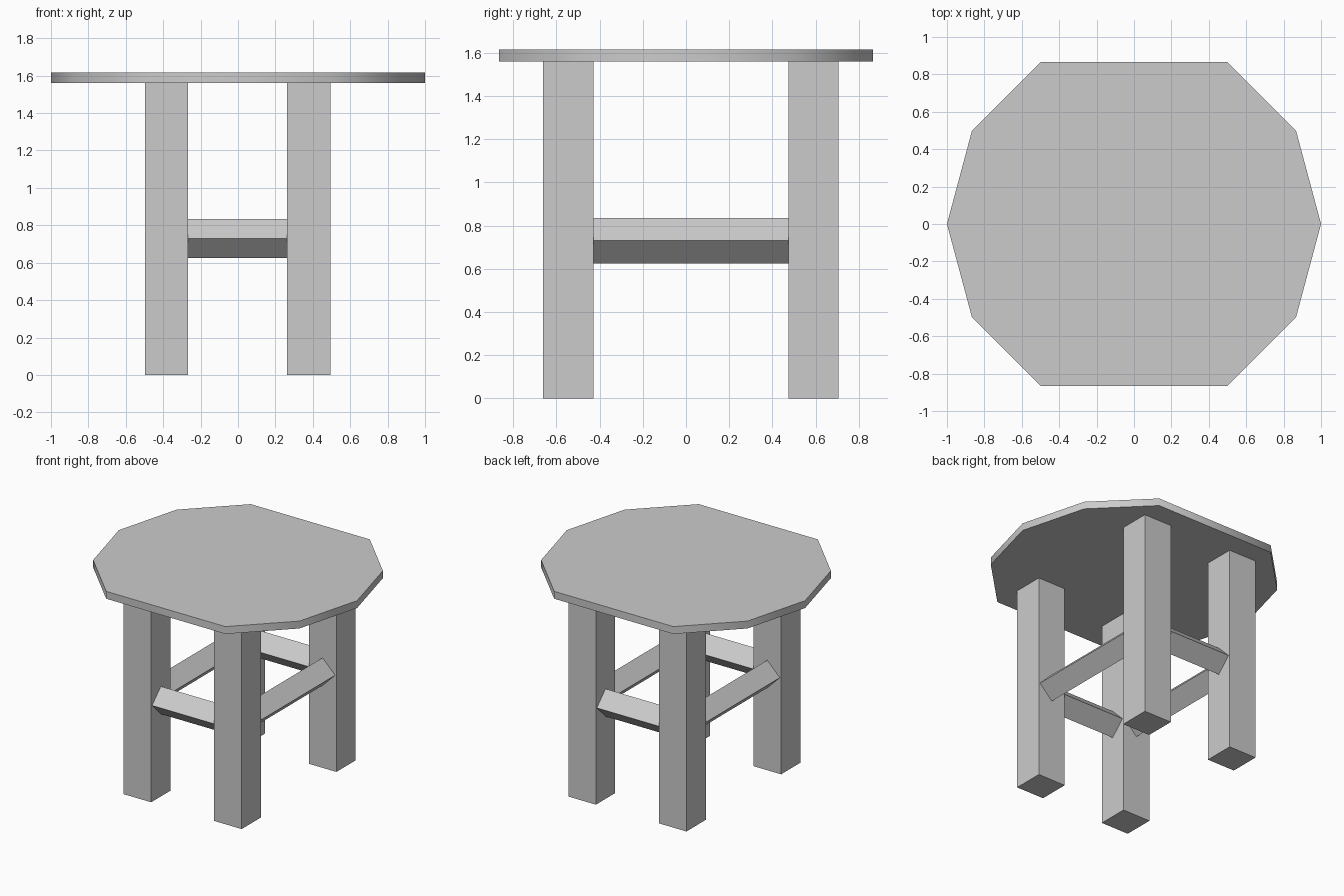
import bpy, bmesh, math
from mathutils import Vector

cube = bpy.data.objects.get("Cube")
if cube:
    bpy.data.objects.remove(cube, do_unlink=True)

grey = bpy.data.materials.new("plain grey")
grey.use_nodes = True
grey.diffuse_color = (0.6, 0.6, 0.6, 1)
grey.node_tree.nodes["Principled BSDF"].inputs["Base Color"].default_value = (0.6, 0.6, 0.6, 1)


def prism(name, profile, offset):
    """Extrude a closed loop of points along an offset."""
    bm = bmesh.new()
    face = bm.faces.new([bm.verts.new(p) for p in profile])
    result = bmesh.ops.extrude_face_region(bm, geom=[face], use_keep_orig=True)
    moved = [v for v in result["geom"] if isinstance(v, bmesh.types.BMVert)]
    bmesh.ops.translate(bm, verts=moved, vec=offset)
    bmesh.ops.recalc_face_normals(bm, faces=bm.faces)
    mesh = bpy.data.meshes.new(name)
    bm.to_mesh(mesh)
    bm.free()
    mesh.materials.append(grey)
    obj = bpy.data.objects.new(name, mesh)
    bpy.context.collection.objects.link(obj)
    return obj


LEG_HEIGHT, TOP_HEIGHT = 1.56, 1.616
HALF = 0.116                       # half width of a leg
LEG_X = {"right": -0.382, "left": 0.378}
LEG_Y = {"front": -0.545, "back": 0.59}
RAIL_Z, RAIL_R = 0.73, 0.105

# Table top: a twelve-sided disc without its front and back corners
rim = [(math.cos(math.radians(a)), math.sin(math.radians(a)), LEG_HEIGHT)
       for a in range(0, 360, 30) if a % 180 != 90]
top = prism("table_top", rim, (0, 0, TOP_HEIGHT - LEG_HEIGHT))
bpy.ops.object.select_all(action="DESELECT")
top.select_set(True)
bpy.context.view_layer.objects.active = top
bpy.ops.object.shade_smooth_by_angle(angle=math.radians(50))

# Four square legs
for side, x in LEG_X.items():
    for end, y in LEG_Y.items():
        square = [(x + HALF * i, y + HALF * j, 0)
                  for i, j in ((-1, -1), (1, -1), (1, 1), (-1, 1))]
        prism(f"{end}_{side}_leg", square, (0, 0, LEG_HEIGHT))


# Square rails set on edge between neighbouring legs
def rail(name, start, end):
    start, end = Vector(start), Vector(end)
    along = (end - start).normalized()
    across = along.cross(Vector((0, 0, 1))) * RAIL_R
    up = Vector((0, 0, RAIL_R))
    start += along * HALF
    end -= along * HALF
    prism(name, [start + d for d in (across, up, -across, -up)], end - start)


for end, y in LEG_Y.items():
    rail(f"{end}_rail", (LEG_X["right"], y, RAIL_Z), (LEG_X["left"], y, RAIL_Z))
for side, x in LEG_X.items():
    rail(f"{side}_rail", (x, LEG_Y["front"], RAIL_Z), (x, LEG_Y["back"], RAIL_Z))
